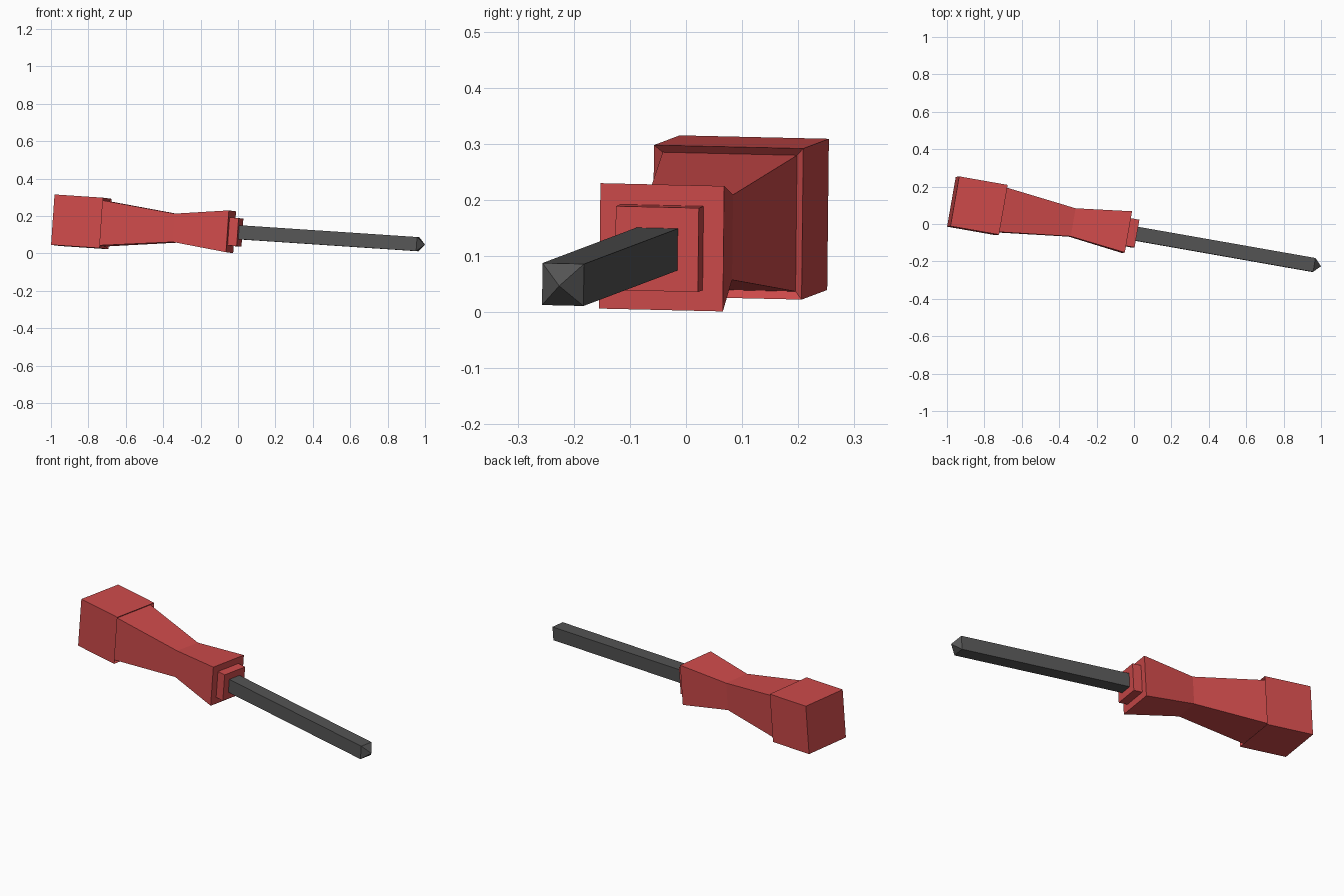
import bpy, bmesh
from mathutils import Vector, Matrix

if "Cube" in bpy.data.objects:
    bpy.data.objects.remove(bpy.data.objects["Cube"])

# Tilted tool frame: local x runs along the tool from handle to tip
ax = Vector((1, -0.176, -0.0664)).normalized()
side = Vector((0.17, 1, -0.0227))
ay = (side - ax * side.dot(ax)).normalized()
az = ax.cross(ay)
FRAME = Matrix.Translation((0, -0.05, 0.113)) @ Matrix((ax, ay, az)).transposed().to_4x4()


def material(name, rgb):
    m = bpy.data.materials.new(name)
    m.diffuse_color = (*rgb, 1)
    m.use_nodes = True
    m.node_tree.nodes["Principled BSDF"].inputs["Base Color"].default_value = m.diffuse_color
    return m


def square_loft(name, profile, mat):
    """Loft square rings given as (position, half width); zero width makes a point."""
    bm = bmesh.new()
    rings = []
    for s, h in profile:
        corners = [(1, 1), (-1, 1), (-1, -1), (1, -1)] if h else [(0, 0)]
        rings.append([bm.verts.new((s, a * h, b * h)) for a, b in corners])
    for r0, r1 in zip(rings, rings[1:]):
        for i in range(4):
            j = (i + 1) % 4
            if len(r1) == 1:
                bm.faces.new((r0[i], r0[j], r1[0]))
            else:
                bm.faces.new((r0[i], r0[j], r1[j], r1[i]))
    for ring in (rings[0], rings[-1]):
        if len(ring) == 4:
            bm.faces.new(ring)
    bmesh.ops.recalc_face_normals(bm, faces=bm.faces)
    me = bpy.data.meshes.new(name)
    bm.to_mesh(me)
    bm.free()
    me.materials.append(mat)
    ob = bpy.data.objects.new(name, me)
    ob.matrix_world = FRAME
    bpy.context.collection.objects.link(ob)


red = material("red_plastic", (0.62, 0.07, 0.07))
steel = material("dark_steel", (0.09, 0.09, 0.09))

# End cap with a shallow sloping recess that takes the grip
square_loft("end_cap", [(-0.984, 0.135), (-0.72, 0.135), (-0.745, 0.11)], red)
# Waisted grip
square_loft("grip", [(-0.75, 0.1235), (-0.336, 0.076), (-0.038, 0.112)], red)
# Collar around the shaft
square_loft("collar", [(-0.06, 0.075), (0.011, 0.075)], red)
# Square shaft with a pyramid tip
square_loft("shaft", [(-0.03, 0.0375), (0.978, 0.0375), (1.0175, 0)], steel)
